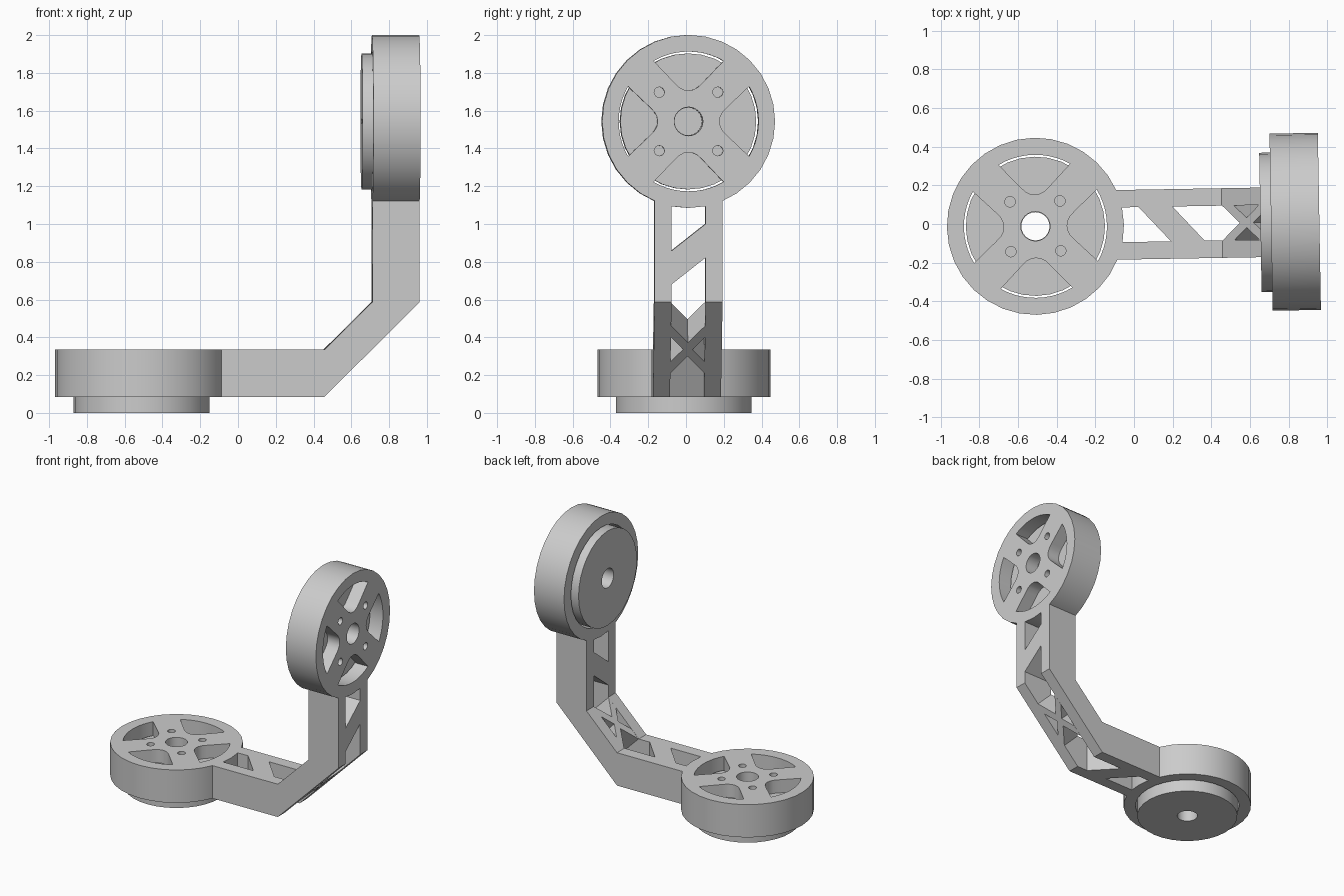
import bpy, bmesh
from math import sin, cos, pi, radians, sqrt
from mathutils import Matrix, Vector

cube = bpy.data.objects.get("Cube")
if cube:
    bpy.data.objects.remove(cube)

grey = bpy.data.materials.new("plain_grey")
grey.use_nodes = True
colour = (0.6, 0.6, 0.6, 1)
grey.diffuse_color = colour
grey.node_tree.nodes["Principled BSDF"].inputs["Base Color"].default_value = colour

# The whole bracket is turned very slightly about the vertical
TURN = Matrix.Translation((0, -0.003, 0)) @ Matrix.Rotation(radians(1), 4, 'Z')


def frame(x_axis, y_axis, origin):
    """Matrix whose local z is the extrusion direction."""
    x, y = Vector(x_axis).normalized(), Vector(y_axis).normalized()
    m = Matrix((x, y, x.cross(y))).transposed().to_4x4()
    m.translation = origin
    return m


def prism(name, loops, low, high, matrix, smooth=False):
    """Extrude an outline (first loop) with holes (other loops)."""
    curve = bpy.data.curves.new(name, 'CURVE')
    curve.dimensions, curve.fill_mode = '2D', 'BOTH'
    curve.extrude = (high - low) / 2
    for loop in loops:
        spline = curve.splines.new('POLY')
        spline.points.add(len(loop) - 1)
        spline.use_cyclic_u = True
        for point, (x, y) in zip(spline.points, loop):
            point.co = (x, y, 0, 1)
    temp = bpy.data.objects.new(name + "_outline", curve)
    bpy.context.collection.objects.link(temp)
    graph = bpy.context.evaluated_depsgraph_get()
    mesh = bpy.data.meshes.new_from_object(temp.evaluated_get(graph))
    bpy.data.objects.remove(temp)
    bm = bmesh.new()
    bm.from_mesh(mesh)
    bmesh.ops.remove_doubles(bm, verts=bm.verts, dist=1e-5)
    bmesh.ops.transform(bm, verts=bm.verts,
                        matrix=TURN @ matrix @ Matrix.Translation((0, 0, (low + high) / 2)))
    bmesh.ops.recalc_face_normals(bm, faces=bm.faces)
    for face in bm.faces:
        face.smooth = False
    bm.to_mesh(mesh)
    bm.free()
    mesh.materials.clear()
    mesh.materials.append(grey)
    obj = bpy.data.objects.new(name, mesh)
    bpy.context.collection.objects.link(obj)
    if smooth:
        bpy.ops.object.select_all(action='DESELECT')
        obj.select_set(True)
        bpy.context.view_layer.objects.active = obj
        bpy.ops.object.shade_smooth_by_angle(angle=radians(30))
    return obj


def circle(r, n=32, cx=0, cy=0):
    return [(cx + r * cos(2 * pi * i / n), cy + r * sin(2 * pi * i / n)) for i in range(n)]


def pocket(quarter):
    """Fan-shaped opening with a rounded inner tip."""
    arc = [(0.37 * cos(radians(a)), 0.37 * sin(radians(a))) for a in range(60, 121, 6)]
    tip = [(-0.075, 0.205), (-0.05, 0.181), (-0.025, 0.168), (0, 0.164),
           (0.025, 0.168), (0.05, 0.181), (0.075, 0.205)]
    turn = Matrix.Rotation(quarter * pi / 2, 2)
    return [tuple(turn @ Vector(p)) for p in arc + tip]


def motor_unit(name, matrix, screw, depth, blind):
    """Cup-shaped housing with a spoked face and a motor inside it."""
    plate = 0.1
    holes = [pocket(q) for q in range(4)] + [circle(0.076, 24)]
    holes += [circle(0.027, 16, sx * screw, sy * screw) for sx in (-1, 1) for sy in (-1, 1)]
    prism(name + "_housing_face", [circle(0.458)] + holes, -plate, 0, matrix, True)
    prism(name + "_housing_wall", [circle(0.458), circle(0.372)], -0.25, -plate, matrix, True)
    prism(name + "_motor", [circle(0.36), circle(0.073, 24)], -depth, -plate, matrix, True)
    if blind:
        prism(name + "_motor_shaft", [circle(0.073, 24)], -0.2, -0.15, matrix, True)


# Motor units: one lying flat, one standing upright
motor_unit("lower", frame((1, 0, 0), (0, 1, 0), (-0.51, 0, 0.335)), 0.129, 0.335, False)
motor_unit("upper", frame((0, 1, 0), (0, 0, 1), (0.959, 0, 1.543)), 0.155, 0.305, True)

# Bent side rails of the arm
RAIL_IN, RAIL_OUT = 0.09, 0.18
bend = [(-0.1, 0.085), (0.455, 0.085), (0.959, 0.587), (0.959, 1.133),
        (0.709, 1.133), (0.709, 0.587), (0.455, 0.335), (-0.1, 0.335)]
side = frame((1, 0, 0), (0, 0, 1), (0, 0, 0))
prism("left_rail", [bend], -RAIL_OUT, -RAIL_IN, side)
prism("right_rail", [bend], RAIL_IN, RAIL_OUT, side)

# Slanted brace in the flat part of the arm
prism("flat_brace", [[(0.025, RAIL_IN), (0.2, RAIL_IN), (0.365, -RAIL_IN), (0.19, -RAIL_IN)]],
      0.085, 0.335, Matrix.Identity(4))

# Slanted brace in the upright part of the arm
prism("upright_brace", [[(-RAIL_IN, 0.68), (RAIL_IN, 0.822), (RAIL_IN, 1.0), (-RAIL_IN, 0.858)]],
      0.709, 0.959, frame((0, 1, 0), (0, 0, 1), (0, 0, 0)))

# Crossed brace in the sloping part of the arm
half = [(0, 0.05), (RAIL_IN, 0.177), (RAIL_IN, 0.092), (0.025, 0),
        (RAIL_IN, -0.092), (RAIL_IN, -0.177), (0, -0.05)]
cross = half + [(-x, y) for x, y in reversed(half[1:-1])]
thick = 0.25 / sqrt(2)
prism("cross_brace", [cross], -thick / 2, thick / 2,
      frame((0, 1, 0), (1, 0, 1), (0.645, 0, 0.398)))
